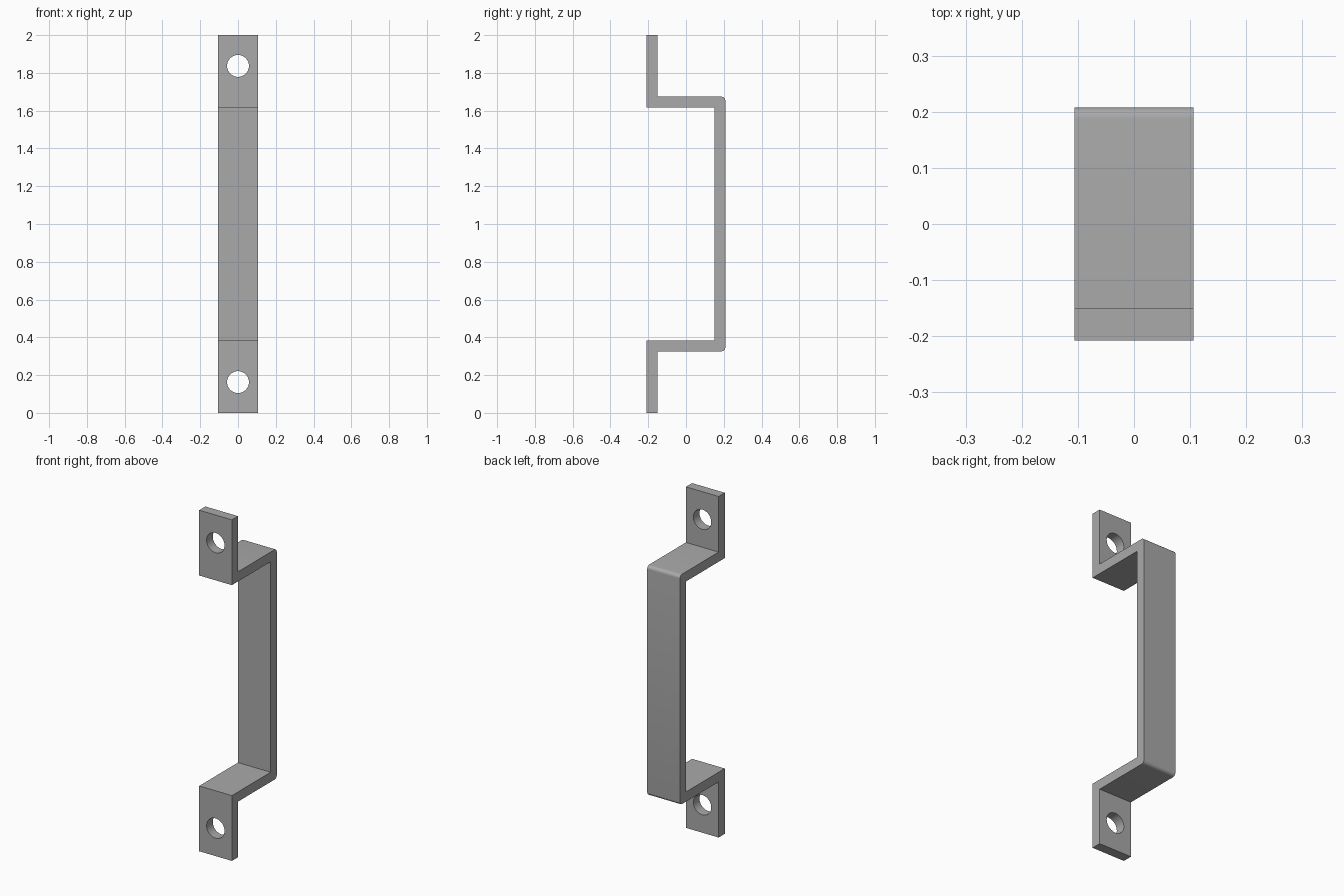
import bpy, bmesh, math
from mathutils import Vector

cube = bpy.data.objects.get("Cube")
if cube:
    bpy.data.objects.remove(cube, do_unlink=True)

HALF_WIDTH, DEPTH, THICK = 0.106, 0.208, 0.057
ARM_INNER, MID = 0.617, 1.0
ARM_OUTER = ARM_INNER + THICK
HOLE_Z, HOLE_R, FILLET = 0.837, 0.058, 0.02

steel = bpy.data.materials.new("grey_steel")
steel.use_nodes = True
colour = (0.4, 0.4, 0.4, 1)
steel.diffuse_color = colour
steel.node_tree.nodes["Principled BSDF"].inputs["Base Color"].default_value = colour

# Bent strip profile (y, height from the middle), upper half then mirrored
front, back = -DEPTH, DEPTH
outer = [(back, ARM_OUTER), (front + THICK, ARM_OUTER), (front + THICK, 1.0)]
inner = [(front, 1.0), (front, ARM_INNER), (back - THICK, ARM_INNER)]
upper = outer + inner
profile = upper + [(y, -h) for y, h in reversed(upper)]

bm = bmesh.new()
face = bm.faces.new([bm.verts.new((-HALF_WIDTH, y, MID + h)) for y, h in profile])
extruded = bmesh.ops.extrude_face_region(bm, geom=[face])["geom"]
bmesh.ops.translate(bm, vec=(2 * HALF_WIDTH, 0, 0),
                    verts=[v for v in extruded if isinstance(v, bmesh.types.BMVert)])
bmesh.ops.recalc_face_normals(bm, faces=bm.faces)

# Rounded outer corners of the grip
corners = [e for e in bm.edges
           if all(abs(v.co.y - back) < 1e-4 for v in e.verts)
           and abs(e.verts[0].co.x - e.verts[1].co.x) > HALF_WIDTH]
bmesh.ops.bevel(bm, geom=corners, offset=FILLET, segments=6, profile=0.5,
                affect='EDGES', clamp_overlap=True)
mesh = bpy.data.meshes.new("pull_handle")
bm.to_mesh(mesh)
bm.free()
mesh.materials.append(steel)
handle = bpy.data.objects.new("pull_handle", mesh)
bpy.context.collection.objects.link(handle)
bpy.context.view_layer.objects.active = handle

# Screw holes through both mounting tabs
for side, name in ((1, "upper"), (-1, "lower")):
    bpy.ops.mesh.primitive_cylinder_add(
        vertices=48, radius=HOLE_R, depth=4 * THICK,
        location=(0, front + THICK / 2, MID + side * HOLE_Z),
        rotation=(math.pi / 2, 0, 0))
    cutter = bpy.context.object
    cutter.name = name + "_hole_cutter"
    cutter.hide_render = True
    cutter.data.materials.append(steel)
    hole = handle.modifiers.new(name + "_hole", 'BOOLEAN')
    hole.operation, hole.solver, hole.object = 'DIFFERENCE', 'EXACT', cutter
    bpy.context.view_layer.objects.active = handle
    bpy.ops.object.modifier_apply(modifier=hole.name)
    bpy.data.objects.remove(cutter, do_unlink=True)

bpy.ops.object.select_all(action='DESELECT')
handle.select_set(True)
bpy.context.view_layer.objects.active = handle
bpy.ops.object.shade_smooth_by_angle(angle=math.radians(30))
